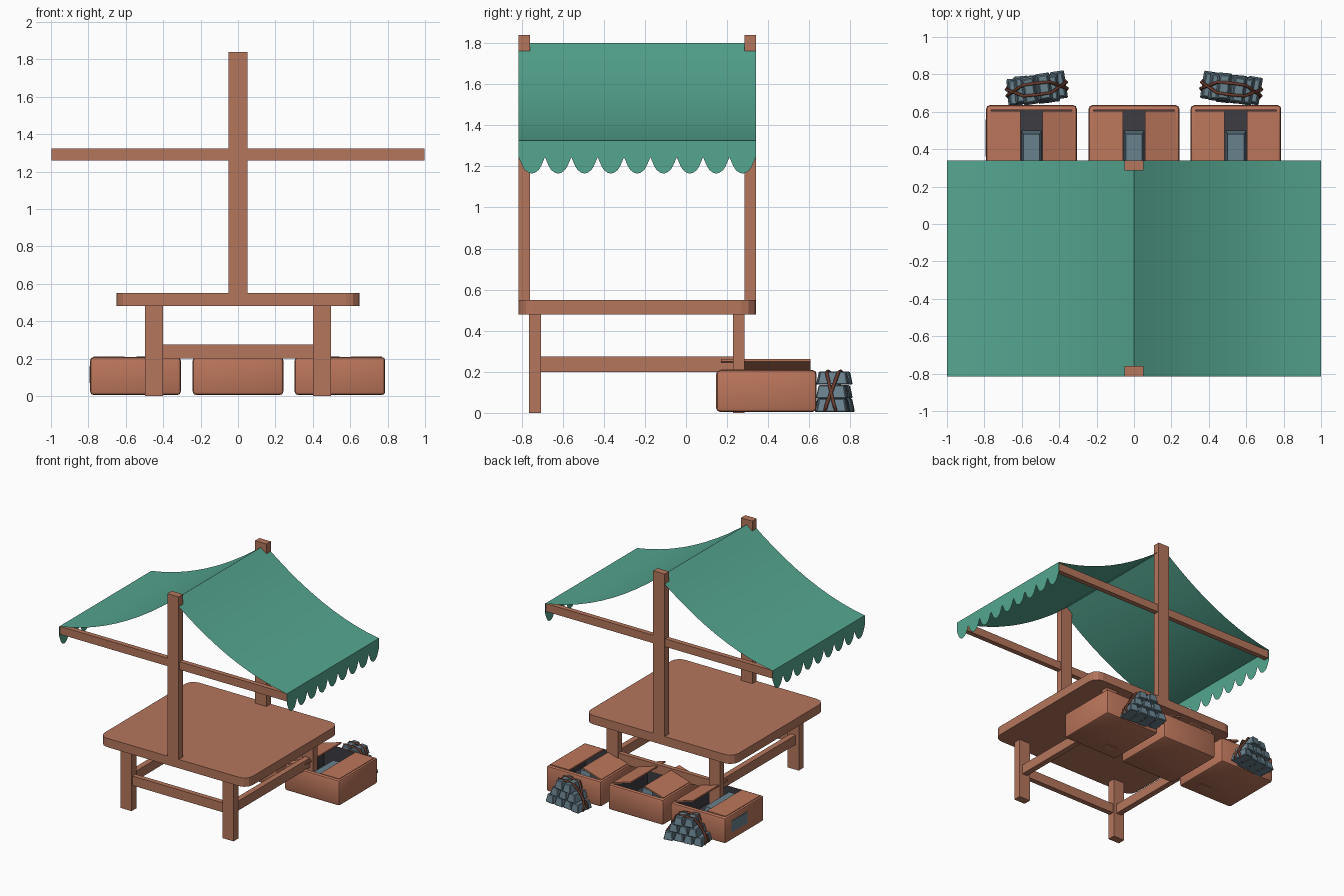
import bpy, bmesh, math, random
from mathutils import Matrix, Vector

random.seed(4)
if "Cube" in bpy.data.objects:
    bpy.data.objects.remove(bpy.data.objects["Cube"])


def material(name, rgb):
    m = bpy.data.materials.new(name)
    m.use_nodes = True
    m.diffuse_color = (*rgb, 1)
    m.node_tree.nodes["Principled BSDF"].inputs["Base Color"].default_value = (*rgb, 1)
    return m


WOOD = material("brown wood", (0.46, 0.18, 0.11))
CRATE = material("crate wood", (0.5, 0.18, 0.105))
CLOTH = material("green cloth", (0.09, 0.38, 0.28))
STEEL = material("blue grey metal", (0.14, 0.22, 0.27))
DARK = material("dark interior", (0.045, 0.045, 0.055))
ROPE = material("dark brown strap", (0.14, 0.045, 0.028))


def finish(name, bm, *mats):
    me = bpy.data.meshes.new(name)
    bm.normal_update()
    bm.to_mesh(me)
    bm.free()
    for m in mats:
        me.materials.append(m)
    ob = bpy.data.objects.new(name, me)
    bpy.context.collection.objects.link(ob)
    return ob


def add_box(bm, x, y, z):
    """Add a box spanning three (low, high) ranges."""
    spans = (x, y, z)
    size = Matrix.Diagonal([b - a for a, b in spans] + [1])
    mid = Matrix.Translation([(a + b) / 2 for a, b in spans])
    return bmesh.ops.create_cube(bm, size=1, matrix=mid @ size)["verts"]


def box(name, x, y, z, mat):
    bm = bmesh.new()
    add_box(bm, x, y, z)
    return finish(name, bm, mat)


def smooth(ob, angle=35):
    bpy.ops.object.select_all(action="DESELECT")
    ob.select_set(True)
    bpy.context.view_layer.objects.active = ob
    bpy.ops.object.shade_smooth_by_angle(angle=math.radians(angle))


FRONT, BACK = -0.815, 0.34

# Table top with rounded corners
bm = bmesh.new()
add_box(bm, (-0.65, 0.65), (FRONT, BACK), (0.48, 0.55))
corners = [e for e in bm.edges if abs(e.verts[0].co.z - e.verts[1].co.z) > 0.01]
bmesh.ops.bevel(bm, geom=corners, offset=0.07, segments=3, profile=0.5, affect="EDGES")
finish("table_top", bm, WOOD)

# Legs and rails
for side, s in (("right", -1), ("left", 1)):
    xs = sorted((s * 0.4, s * 0.497))
    for end, ys in (("front", (-0.765, -0.705)), ("back", (0.23, 0.285))):
        box(f"{end}_{side}_leg", xs, ys, (0, 0.48), WOOD)
    rail_x = sorted((s * 0.425, s * 0.47))
    box(f"{side}_rail", rail_x, (-0.705, 0.23), (0.2, 0.275), WOOD)
for end, ys in (("front", (-0.755, -0.715)), ("back", (0.24, 0.275))):
    box(f"{end}_rail", (-0.4, 0.4), ys, (0.2, 0.275), WOOD)

# Posts and awning crossbars
for end, ys in (("front", (FRONT, FRONT + 0.055)), ("back", (BACK - 0.055, BACK))):
    box(f"{end}_post", (-0.05, 0.05), ys, (0.55, 1.84), WOOD)
    box(f"{end}_crossbar", (-0.998, 0.998), (ys[0] + 0.008, ys[1] - 0.008), (1.26, 1.323), WOOD)

# Sagging awning sheet, a parabola on each side of the ridge
bm = bmesh.new()
rows = []
STEPS = 10
for i in range(-STEPS, STEPS + 1):
    t = 1 - abs(i) / STEPS
    z = 1.325 + 0.475 * t - 0.32 * t * (1 - t)
    rows.append([bm.verts.new((i / STEPS, y, z)) for y in (FRONT, BACK)])
for a, b in zip(rows, rows[1:]):
    bm.faces.new((a[0], b[0], b[1], a[1]))
smooth(finish("awning", bm, CLOTH), 30)

# Scalloped valances
SCALLOPS = 9
WIDTH = (BACK - FRONT) / SCALLOPS
EDGE = [(0, 1.245), (0.15, 1.2), (0.24, 1.182), (0.38, 1.169), (0.5, 1.165),
        (0.62, 1.169), (0.76, 1.182), (0.85, 1.2), (1, 1.245)]
for side, x in (("right", -1), ("left", 1)):
    bm = bmesh.new()
    for k in range(SCALLOPS):
        pts = [(FRONT + (k + u) * WIDTH, z) for u, z in EDGE]
        for (y0, z0), (y1, z1) in zip(pts, pts[1:]):
            quad = [(x, y0, 1.325), (x, y0, z0), (x, y1, z1), (x, y1, 1.325)]
            if x < 0:
                quad.reverse()
            bm.faces.new([bm.verts.new(p) for p in quad])
    bmesh.ops.remove_doubles(bm, verts=bm.verts, dist=0.0005)
    finish(f"{side}_valance", bm, CLOTH)


def flap(name, cx, s, lift):
    """A crate lid hinged on side s, its inner edge raised by lift."""
    bm = bmesh.new()
    for v in add_box(bm, (0.06, 0.225), (0.17, 0.605), (0.2, 0.212)):
        if v.co.x < 0.1:
            v.co.z += lift
        v.co.x = cx + s * v.co.x
    bmesh.ops.recalc_face_normals(bm, faces=bm.faces)
    finish(name, bm, CRATE)


# Hollow crates with lids and a metal block inside
for label, cx, raised in (("right", -0.548, (1,)), ("middle", 0, (-1, 1)), ("left", 0.545, (-1,))):
    bm = bmesh.new()
    add_box(bm, (cx - 0.242, cx + 0.242), (0.147, 0.635), (0.005, 0.208))
    bmesh.ops.bevel(bm, geom=bm.edges[:], offset=0.018, segments=2, profile=0.5, affect="EDGES")
    bm.normal_update()
    top = max(bm.faces, key=lambda f: f.normal.z * f.calc_area())
    bmesh.ops.inset_region(bm, faces=[top], thickness=0.01)
    wall = bmesh.ops.extrude_discrete_faces(bm, faces=[top])["faces"][0]
    for v in wall.verts:
        v.co.z -= 0.17
    wall.material_index = 1
    for e in wall.edges:
        for f in e.link_faces:
            f.material_index = 1
    smooth(finish(f"{label}_crate", bm, CRATE, DARK))
    for s in (-1, 1):
        flap(f"{label}_crate_flap_{'a' if s < 0 else 'b'}", cx, s, 0.05 if s in raised else 0)
    bm = bmesh.new()
    for v in add_box(bm, (cx - 0.055, cx + 0.055), (0.2, 0.5), (0.03, 0.17)):
        if v.co.z > 0.1:
            v.co.x = cx + (v.co.x - cx) * 0.8
            v.co.y -= 0.02
    finish(f"{label}_crate_block", bm, STEEL)

# Slate panel on the outer side of one crate
box("crate_side_panel", (-0.793, -0.788), (0.36, 0.56), (0.07, 0.16), STEEL)


# Strapped pyramids of tapered metal bars
for label, cx, turn in (("right", -0.52, 7), ("left", 0.52, -7)):
    place = Matrix.Translation((cx, 0.722, 0)) @ Matrix.Rotation(math.radians(turn), 4, "Z")
    bm = bmesh.new()
    for row in range(3):
        count = 4 - row
        for k in range(count):
            x = (k - (count - 1) / 2) * 0.08
            verts = add_box(bm, (-0.039, 0.039), (-0.075, 0.075), (0, 0.064))
            shift = Vector((x, random.uniform(-0.008, 0.008), 0.005 + row * 0.066))
            spin = Matrix.Rotation(random.uniform(-0.05, 0.05), 3, "Z")
            for v in verts:
                if v.co.z > 0.03:
                    v.co.x *= 0.68
                    v.co.y *= 0.84
                v.co = spin @ v.co + shift
    bmesh.ops.bevel(bm, geom=bm.edges[:], offset=0.005, segments=1, affect="EDGES")
    bm.transform(place)
    finish(f"{label}_bar_pile", bm, STEEL)

    for n, s in enumerate((-1, 1)):
        curve = bpy.data.curves.new(f"{label}_pile_strap_{n + 1}", "CURVE")
        curve.dimensions = "3D"
        curve.bevel_depth = 0.009
        curve.bevel_resolution = 1
        loop = [(-0.155, 0.012), (-0.162, 0.045), (-0.12, 0.115), (-0.075, 0.195), (0, 0.203),
                (0.075, 0.195), (0.12, 0.115), (0.162, 0.045), (0.155, 0.012)]
        path = curve.splines.new("POLY")
        path.points.add(len(loop) - 1)
        path.use_cyclic_u = True
        for p, (x, z) in zip(path.points, loop):
            p.co = (*(place @ Vector((x, s * 0.3 * (z - 0.1), z))), 1)
        curve.materials.append(ROPE)
        bpy.context.collection.objects.link(bpy.data.objects.new(curve.name, curve))
